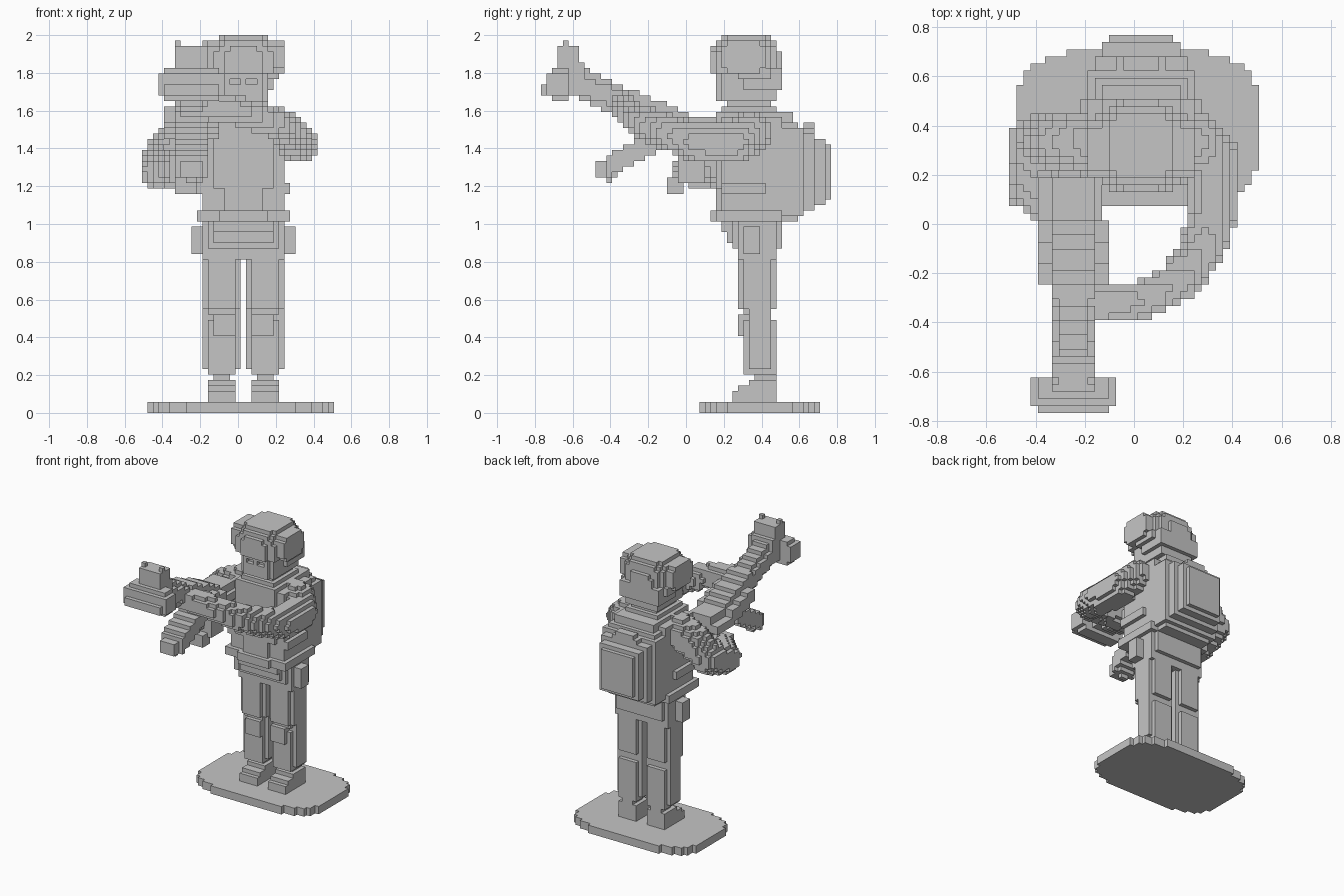
import bpy
import bmesh
from math import floor, ceil
from mathutils import Vector

if "Cube" in bpy.data.objects:
    bpy.data.objects.remove(bpy.data.objects["Cube"])

U = 2 / 69          # size of one block
MID = U             # the figure stands one block off centre
OFFSET = Vector((U / 2, U / 2, 0))

grey = bpy.data.materials.new("plain_grey")
grey.use_nodes = True
COLOUR = (0.56, 0.56, 0.56, 1)
grey.diffuse_color = COLOUR
grey.node_tree.nodes["Principled BSDF"].inputs["Base Color"].default_value = COLOUR


# Solids: bounds plus an inside test
def box(x0, x1, y0, y1, z0, z1):
    return Vector((x0, y0, z0)), Vector((x1, y1, z1)), lambda p: True


def disc(x0, x1, y0, y1, z0, z1, power, axes=(0, 1)):
    lo, hi = Vector((x0, y0, z0)), Vector((x1, y1, z1))
    c, r = (lo + hi) / 2, (hi - lo) / 2
    return lo, hi, lambda p: sum(abs((p[i] - c[i]) / r[i]) ** power for i in axes) <= 1


# Round column whose top closes in above a given height
def dome(x0, x1, y0, y1, z0, z1, spring, rise):
    lo, hi, plan = disc(x0, x1, y0, y1, z0, z1, 2.6)
    c, r = (lo + hi) / 2, (hi - lo) / 2

    def inside(p):
        flat = sum(abs((p[i] - c[i]) / r[i]) ** 2.6 for i in (0, 1))
        return flat + (max(0, p.z - spring) / rise) ** 2.5 <= 1.03
    return lo, hi, inside


def limb(a, b, ra, rb):
    a, b = Vector(a), Vector(b)
    r = Vector([max(ra, rb)] * 3)
    lo = Vector(map(min, a, b)) - r
    hi = Vector(map(max, a, b)) + r
    d = b - a

    def inside(p):
        t = min(1, max(0, (p - a).dot(d) / d.length_squared))
        return (p - a - d * t).length <= ra + (rb - ra) * t
    return lo, hi, inside


def chain(points, radii):
    return [limb(*ends, *rr) for ends, rr in
            zip(zip(points, points[1:]), zip(radii, radii[1:]))]


def slant(x0, x1, y0, z0, y1, z1, half):
    lo = Vector((x0, y0, min(z0, z1) - half))
    hi = Vector((x1, y1, max(z0, z1) + half))
    return lo, hi, lambda p: abs(p.z - z0 - (z1 - z0) * (p.y - y0) / (y1 - y0)) <= half


def mirrored(solid):
    lo, hi, test = solid
    flip = lambda p: Vector((2 * MID - p.x, p.y, p.z))
    return (Vector((2 * MID - hi.x, lo.y, lo.z)), Vector((2 * MID - lo.x, hi.y, hi.z)),
            lambda p: test(flip(p)))


# Fill blocks inside the solids and skin them with merged flat faces
def part(name, *solids):
    cells = set()
    for lo, hi, test in solids:
        spans = [range(floor((lo[i] - OFFSET[i]) / U) - 1, ceil((hi[i] - OFFSET[i]) / U) + 1)
                 for i in range(3)]
        for i in spans[0]:
            for j in spans[1]:
                for k in spans[2]:
                    p = OFFSET + U * Vector((i + .5, j + .5, k + .5))
                    if all(lo[n] <= p[n] <= hi[n] for n in range(3)) and test(p):
                        cells.add((i, j, k))
    bm = bmesh.new()
    verts = {}

    def corner(key):
        if key not in verts:
            verts[key] = bm.verts.new(OFFSET + U * Vector(key))
        return verts[key]

    for cell in cells:
        for axis in range(3):
            b, c = (axis + 1) % 3, (axis + 2) % 3
            for side in (0, 1):
                near = list(cell)
                near[axis] += 2 * side - 1
                if tuple(near) in cells:
                    continue
                loop = []
                for s, t in ((0, 0), (1, 0), (1, 1), (0, 1)):
                    key = list(cell)
                    key[axis] += side
                    key[b] += s
                    key[c] += t
                    loop.append(corner(tuple(key)))
                bm.faces.new(loop if side else loop[::-1])
    bmesh.ops.dissolve_limit(bm, angle_limit=0.01, verts=bm.verts, edges=bm.edges)
    mesh = bpy.data.meshes.new(name)
    bm.to_mesh(mesh)
    bm.free()
    mesh.materials.append(grey)
    bpy.context.collection.objects.link(bpy.data.objects.new(name, mesh))


def pair(name, *solids):
    part("left_" + name, *solids)
    part("right_" + name, *[mirrored(s) for s in solids])


# Stand
part("base", disc(-.48, .51, .07, .71, 0, .058, 3.5))

# Boots and legs
pair("boot", box(.07, .22, .25, .48, .05, .116), box(.07, .22, .28, .48, .1, .145),
     box(.07, .22, .32, .48, .14, .175), box(.1, .19, .36, .48, .17, .21))
pair("leg", box(.07, .21, .31, .48, .203, .24), box(.045, .245, .34, .45, .23, .6),
     box(.07, .22, .31, .48, .23, .5), box(.07, .22, .28, .48, .55, .84),
     box(.045, .245, .31, .45, .55, .84))
pair("knee_pad", box(.075, .2, .28, .36, .41, .52), box(.06, .22, .3, .36, .52, .58))

# Hips, belt and pouches
part("hips", box(-.19, .245, .28, .48, .81, 1.02), box(-.16, .22, .25, .5, .87, 1.02),
     box(-.13, .19, .22, .5, .9, 1.02), box(-.13, .19, .19, .5, .95, 1.02))
pair("hip_pouch", box(.22, .3, .3, .39, .84, .99))
part("belt", box(-.22, .275, .16, .5, 1.015, 1.075), box(-.1, .16, .13, .2, 1.015, 1.075))

# Body and vest
part("torso", box(-.19, .245, .19, .5, 1.07, 1.57), box(-.13, .19, .16, .5, 1.2, 1.6),
     box(-.07, .13, .16, .3, 1.07, 1.25), box(-.1, .16, .19, .47, 1.57, 1.63))
pair("vest_strap", box(.13, .2, .16, .5, 1.5, 1.6))
pair("side_pouch", box(.2, .275, .2, .42, 1.17, 1.22))

# Backpack, narrowing towards the rear
part("backpack", box(-.19, .245, .47, .62, 1.04, 1.5), box(-.16, .22, .6, .68, 1.07, 1.48),
     box(-.13, .19, .6, .74, 1.1, 1.45), box(-.1, .16, .6, .77, 1.13, 1.43),
     box(-.16, .22, .47, .59, 1.01, 1.54), box(-.13, .19, .47, .56, 1.01, 1.58),
     box(-.07, .13, .6, .68, 1.4, 1.51), box(-.04, .1, .62, .68, 1.45, 1.54))

# Head with recessed eyes
part("head", box(-.07, .13, .22, .45, 1.6, 1.66), box(-.1, .155, .19, .47, 1.65, 1.83),
     *[box(-.07, .13, .16, .3, z, z + .075) for z in (1.655, 1.77)],
     *[box(x, x + .03, .16, .3, 1.7, 1.8) for x in (-.07, .015, .1)])

# Helmet, lower at the back
part("helmet", dome(-.165, .22, .13, .5, 1.8, 2, 1.85, .17),
     box(-.13, .19, .3, .5, 1.71, 1.83), box(-.16, .22, .28, .45, 1.77, 1.83))
pair("ear_guard", disc(.17, .245, .19, .42, 1.8, 1.97, 3, (1, 2)))

# Supporting arm, reaching round to the front of the weapon
part("left_arm", *chain([(.24, .34, 1.48), (.32, .26, 1.43), (.32, .05, 1.43),
                         (.28, -.1, 1.48), (.19, -.23, 1.54), (.04, -.31, 1.59),
                         (-.14, -.33, 1.62)],
                        [.115, .105, .1, .09, .085, .075, .075]))

# Trigger arm, with the elbow out to the side
part("right_arm", *chain([(-.2, .34, 1.48), (-.31, .34, 1.44), (-.41, .33, 1.34),
                          (-.41, .15, 1.28), (-.29, .02, 1.29)],
                         [.115, .11, .105, .105, .085]))
part("right_hand", box(-.35, -.19, -.04, .1, 1.23, 1.36),
     box(-.33, -.22, -.1, -.01, 1.17, 1.25))

# Weapon
part("weapon_body", slant(-.39, -.1, -.25, 1.59, .02, 1.5, .05),
     slant(-.33, -.16, -.3, 1.63, .02, 1.5, .085), box(-.33, -.16, -.02, .2, 1.42, 1.57),
     box(-.39, -.13, 0, .2, 1.45, 1.52))
part("weapon_barrel", slant(-.33, -.16, -.62, 1.77, -.28, 1.62, .05),
     slant(-.3, -.19, -.62, 1.77, -.28, 1.62, .085))
part("weapon_magazine", slant(-.33, -.17, -.42, 1.31, -.14, 1.44, .058),
     box(-.31, -.19, -.48, -.36, 1.25, 1.33), box(-.28, -.22, -.43, -.39, 1.22, 1.26))
part("weapon_muzzle", box(-.42, -.07, -.74, -.62, 1.68, 1.8),
     box(-.39, -.1, -.71, -.62, 1.65, 1.83), box(-.39, -.1, -.77, -.7, 1.68, 1.74),
     box(-.33, -.16, -.68, -.54, 1.68, 1.86), box(-.33, -.16, -.68, -.57, 1.8, 1.94))
part("weapon_sights", *[box(x, x + .03, -.65, -.61, 1.9, 1.97) for x in (-.335, -.19)])
